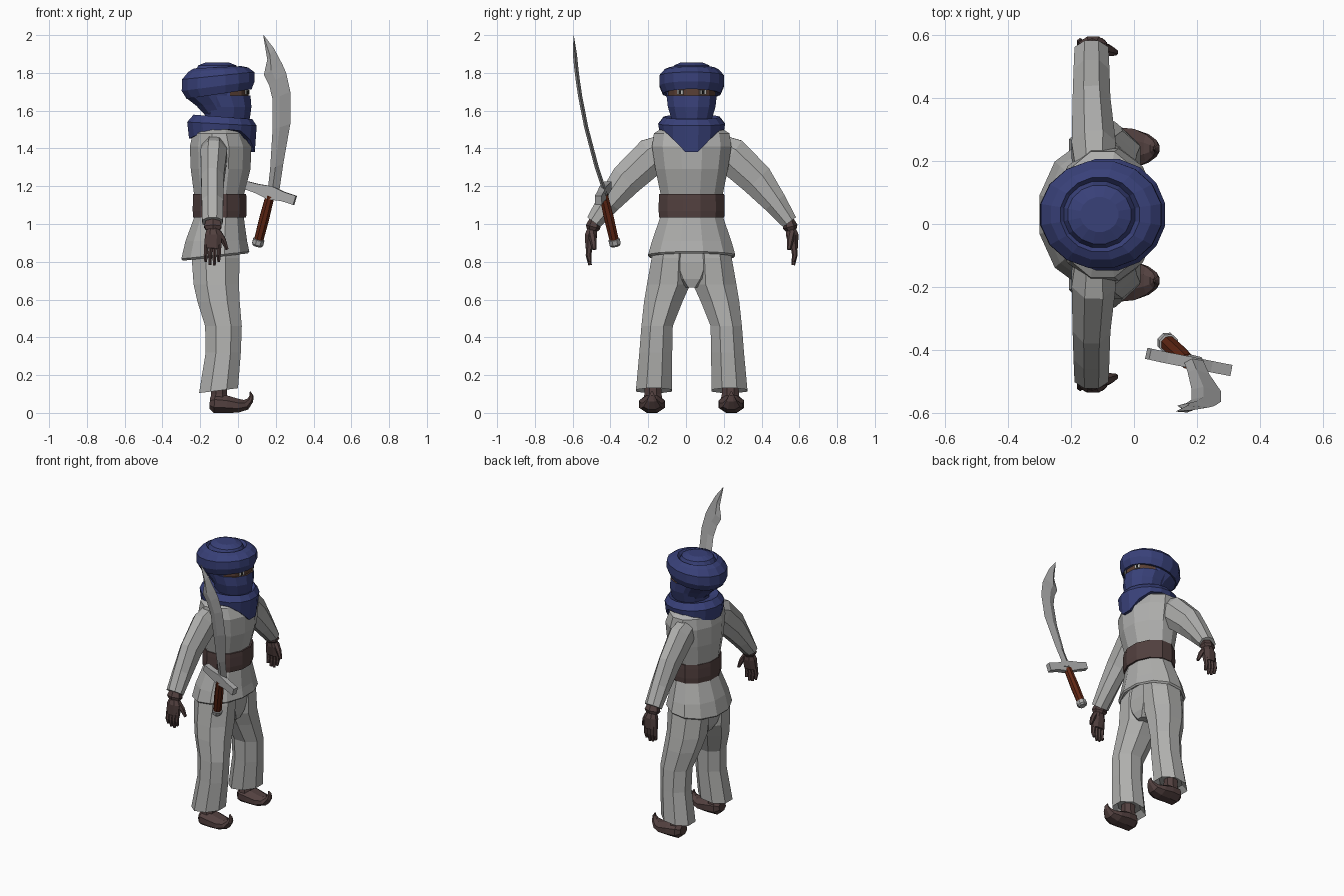
import bpy, bmesh, math
from mathutils import Vector

YC = 0.03  # the figure's centre line


def material(name, r, g, b):
    m = bpy.data.materials.new(name)
    m.diffuse_color = (r, g, b, 1)
    return m


CLOTH = material("pale_cloth", 0.43, 0.43, 0.42)
NAVY = material("navy_cloth", 0.04, 0.052, 0.19)
BROWN = material("dark_brown", 0.085, 0.052, 0.05)
SKIN = material("skin", 0.10, 0.05, 0.035)
STEEL = material("steel", 0.40, 0.40, 0.40)
GRIP = material("grip_wood", 0.12, 0.02, 0.007)
WHITE = material("eye_white", 0.50, 0.50, 0.48)
BLACK = material("pupil", 0.01, 0.01, 0.01)


def loft(name, rings, mats, rule=None):
    """Skin a list of equal rings, cap both ends; rule picks a material per face."""
    bm = bmesh.new()
    vs = [[bm.verts.new(p) for p in r] for r in rings]
    n = len(rings[0])
    for a, b in zip(vs, vs[1:]):
        for i in range(n):
            j = (i + 1) % n
            bm.faces.new((a[i], a[j], b[j], b[i]))
    bm.faces.new(vs[0][::-1])
    bm.faces.new(vs[-1])
    bmesh.ops.recalc_face_normals(bm, faces=bm.faces[:])
    if rule:
        for f in bm.faces:
            f.material_index = rule(f.calc_center_median())
    me = bpy.data.meshes.new(name)
    bm.to_mesh(me)
    bm.free()
    for m in mats:
        me.materials.append(m)
    ob = bpy.data.objects.new(name, me)
    bpy.context.collection.objects.link(ob)
    return ob


def ring(cx, cy, z, rx, ry, n=12, tilt=0.0, drop=None):
    """Horizontal polygon ring with flat sides facing the axes."""
    k = 1 / math.cos(math.pi / n)
    pts = []
    for i in range(n):
        a = (i + 0.5) * 2 * math.pi / n
        c, s = math.cos(a), math.sin(a)
        dz = tilt * c - (drop(c) if drop else 0)
        pts.append(Vector((cx + rx * k * c, YC + cy + ry * k * s, z + dz)))
    return pts


def tube(name, path, axis, mat, n=6):
    """Sweep along (point, radius on axis, radius across)."""
    pts = [Vector(p) for p, _, _ in path]
    rings = []
    for i, (_, ru, rv) in enumerate(path):
        t = (pts[min(i + 1, len(pts) - 1)] - pts[max(i - 1, 0)]).normalized()
        u = Vector(axis)
        u = (u - t * u.dot(t)).normalized()
        v = t.cross(u)
        k = 1 / math.cos(math.pi / n)
        ring_pts = []
        for j in range(n):
            a = (j + 0.5) * 2 * math.pi / n
            ring_pts.append(pts[i] + k * (u * ru * math.cos(a) + v * rv * math.sin(a)))
        rings.append(ring_pts)
    return loft(name, rings, [mat])


# Tunic with flared hem, hollow underneath
loft("tunic", [ring(*r) for r in (
    (-0.11, 0, 0.89, 0.12, 0.16),
    (-0.12, 0, 0.825, 0.172, 0.22, 12, 0.02),
    (-0.12, 0, 0.835, 0.18, 0.23, 12, 0.02),
    (-0.115, 0, 0.91, 0.163, 0.21),
    (-0.10, 0, 1.04, 0.13, 0.165),
    (-0.10, 0, 1.16, 0.133, 0.165),
    (-0.092, 0, 1.29, 0.158, 0.192),
    (-0.092, 0, 1.41, 0.163, 0.21),
    (-0.10, 0, 1.48, 0.14, 0.20),
    (-0.10, 0, 1.53, 0.09, 0.12))], [CLOTH])

# Belt
loft("belt", [ring(-0.097, 0, z, 0.14 + e, 0.172 + e) for z, e in
              ((1.035, 0.0), (1.07, 0.003), (1.13, 0.002), (1.16, 0.0))], [BROWN])

# Seat of the trousers bridging both legs
loft("trouser_seat", [ring(*r, 8) for r in (
    (-0.12, 0, 0.93, 0.11, 0.16), (-0.12, 0, 0.80, 0.122, 0.19),
    (-0.115, 0, 0.71, 0.11, 0.11), (-0.11, 0, 0.665, 0.09, 0.045))], [CLOTH])

for side, s in (("left", 1), ("right", -1)):
    def P(x, y, z):
        return (x, YC + s * y, z)

    # Trouser leg with open cuff
    loft(side + "_trouser_leg", [ring(cx, s * cy, z, rx, ry, 8, t) for cx, cy, z, rx, ry, t in (
        (-0.118, 0.10, 0.90, 0.12, 0.09, 0),
        (-0.118, 0.11, 0.82, 0.127, 0.102, 0),
        (-0.115, 0.122, 0.68, 0.12, 0.115, 0),
        (-0.103, 0.15, 0.59, 0.112, 0.102, 0),
        (-0.077, 0.183, 0.46, 0.097, 0.083, 0),
        (-0.078, 0.19, 0.32, 0.093, 0.087, 0),
        (-0.103, 0.20, 0.118, 0.103, 0.095, 0.014),
        (-0.103, 0.20, 0.15, 0.07, 0.065, 0.01))], [CLOTH])

    # Shoe with curled toe, and ankle
    tube(side + "_shoe", [(P(x, 0.21, z), ru, rv) for x, z, ru, rv in (
        (-0.150, 0.052, 0.035, 0.03), (-0.125, 0.05, 0.062, 0.05),
        (-0.06, 0.046, 0.068, 0.046), (0.0, 0.038, 0.062, 0.037),
        (0.042, 0.043, 0.045, 0.028), (0.066, 0.068, 0.026, 0.017),
        (0.071, 0.092, 0.014, 0.010), (0.064, 0.112, 0.004, 0.003))], (0, 1, 0), BROWN, 8)
    tube(side + "_ankle", [(P(-0.10, 0.205, 0.05), 0.05, 0.055),
                           (P(-0.10, 0.205, 0.10), 0.042, 0.045),
                           (P(-0.10, 0.205, 0.18), 0.04, 0.042)], (1, 0, 0), BROWN, 8)

    # Sleeve
    tube(side + "_sleeve", [(P(x, y, z), ru, rv) for x, y, z, ru, rv in (
        (-0.125, 0.13, 1.41, 0.06, 0.07), (-0.128, 0.205, 1.365, 0.07, 0.098),
        (-0.135, 0.345, 1.235, 0.06, 0.088), (-0.135, 0.44, 1.115, 0.057, 0.064),
        (-0.135, 0.518, 1.01, 0.054, 0.043))], (1, 0, 0), CLOTH, 8)

    # Hand: cuff, palm, four fingers and thumb
    tube(side + "_wrist_cuff", [(P(-0.133, 0.512, 1.02), 0.036, 0.026),
                                (P(-0.133, 0.522, 0.985), 0.046, 0.034),
                                (P(-0.133, 0.526, 0.968), 0.036, 0.026)], (1, 0, 0), BROWN)
    tube(side + "_palm", [(P(-0.133, 0.524, 0.98), 0.03, 0.024),
                          (P(-0.130, 0.533, 0.94), 0.045, 0.033),
                          (P(-0.134, 0.540, 0.87), 0.045, 0.022)], (1, 0, 0), BROWN, 8)
    for i, low in enumerate((0.80, 0.785, 0.782, 0.80)):
        x = -0.168 + i * 0.023
        tube(f"{side}_finger_{i + 1}", [(P(x, 0.540, 0.89), 0.011, 0.015),
                                        (P(x - 0.003, 0.546, 0.835), 0.0105, 0.013),
                                        (P(x - 0.003, 0.538, low), 0.007, 0.008)],
             (1, 0, 0), BROWN)
    tube(side + "_thumb", [(P(-0.105, 0.53, 0.955), 0.017, 0.018),
                           (P(-0.078, 0.522, 0.915), 0.014, 0.016),
                           (P(-0.058, 0.515, 0.865), 0.008, 0.009)], (1, 0, 0), BROWN)

    # Eye plates set on the slanted face panels
    for part, mat, w, h, off in (("eye", WHITE, 0.018, 0.012, 0.003),
                                 ("pupil", BLACK, 0.007, 0.009, 0.006)):
        nrm = Vector((0.88, s * 0.47, 0))
        tan = Vector((-0.47 * s, 0.88, 0))
        c = Vector(P(0.049, 0.06, 1.698)) + nrm * off
        up = Vector((0, 0, h))
        rect = [c + tan * w + up, c - tan * w + up, c - tan * w - up, c + tan * w - up]
        loft(f"{side}_{part}", [[p - nrm * 0.006 for p in rect], rect], [mat])

# Veiled head; the front strip under the turban is bare skin
loft("veiled_head", [ring(*r) for r in (
    (-0.055, 0, 1.50, 0.10, 0.09), (-0.055, 0, 1.56, 0.118, 0.108),
    (-0.055, 0, 1.62, 0.126, 0.126), (-0.078, 0, 1.68, 0.144, 0.133),
    (-0.08, 0, 1.6805, 0.136, 0.125), (-0.08, 0, 1.735, 0.136, 0.125))],
     [NAVY, SKIN], lambda c: int(c.z > 1.68 and c.x > -0.06))

# Turban roll with crown
loft("turban", [ring(cx, 0, z, rx, ry, 16, t) for cx, z, rx, ry, t in (
    (-0.085, 1.70, 0.12, 0.115, 0.015), (-0.10, 1.688, 0.172, 0.152, 0.026),
    (-0.105, 1.73, 0.193, 0.17, 0.026), (-0.105, 1.785, 0.191, 0.17, 0.02),
    (-0.105, 1.817, 0.158, 0.143, 0.012), (-0.108, 1.83, 0.125, 0.118, 0.006),
    (-0.11, 1.815, 0.113, 0.105, 0.0), (-0.11, 1.84, 0.10, 0.093, 0.0),
    (-0.11, 1.856, 0.06, 0.055, 0.0))], [NAVY])
# Lower turban wrap at the nape
loft("turban_wrap", [ring(cx, 0, z, rx, ry, 12, t) for cx, z, rx, ry, t in (
    (-0.068, 1.575, 0.105, 0.10, 0.0), (-0.09, 1.635, 0.13, 0.118, 0.01),
    (-0.118, 1.69, 0.16, 0.135, 0.02), (-0.11, 1.73, 0.15, 0.12, 0.02))], [NAVY])


# Neck scarf with a pointed front
def front_point(c):
    return 0.13 * max(0, c) ** 5 + 0.05 * max(0, -c) ** 2


loft("neck_scarf", [
    ring(-0.085, 0, 1.50, 0.155, 0.16, 16, 0, front_point),
    ring(-0.085, 0, 1.50, 0.174, 0.172, 16, 0, front_point),
    ring(-0.085, 0, 1.53, 0.184, 0.177, 16, -0.01),
    ring(-0.08, 0, 1.567, 0.155, 0.148, 16, -0.012),
    ring(-0.07, 0, 1.55, 0.115, 0.105, 16, -0.01)], [NAVY])

# Sword blade: diamond section following the curve
blade = []
for xl, zl, xr, zr in ((0.155, 1.16, 0.215, 1.15), (0.17, 1.29, 0.24, 1.32),
                       (0.183, 1.50, 0.277, 1.53), (0.183, 1.66, 0.277, 1.70),
                       (0.165, 1.735, 0.255, 1.80), (0.137, 1.79, 0.235, 1.845),
                       (0.155, 1.87, 0.19, 1.93), (0.134, 1.995, 0.136, 2.0)):
    a, b = [Vector((x, -0.43 - 0.29 * t + 0.125 * t * t, z)) for x, z, t in
            ((xl, zl, (zl - 1.17) / 0.83), (xr, zr, (zr - 1.17) / 0.83))]
    h = Vector((0, min(0.011, (b - a).length * 0.2), 0))
    m = a.lerp(b, 0.4)
    blade.append([a, m - h, b, m + h])
loft("sword_blade", blade, [STEEL])

# Guard, grip and pommel
guard = ((0.045, -0.412, 1.205), (0.10, -0.424, 1.188), (0.172, -0.438, 1.165),
         (0.24, -0.452, 1.145), (0.302, -0.464, 1.125))
tube("sword_guard", [(p, r, 0.018) for p, r in
                     zip(guard, (0.022, 0.025, 0.036, 0.025, 0.025))], (0, 0, 1), STEEL, 4)
low, top = Vector((0.107, -0.378, 0.905)), Vector((0.17, -0.436, 1.15))
tube("sword_grip", [(low, 0.024, 0.024), (low.lerp(top, 0.5), 0.026, 0.026),
                    (top, 0.023, 0.023)], (1, 0, 0), GRIP, 8)
tube("sword_pommel", [(low.lerp(top, f), r, r) for f, r in
                      ((-0.09, 0.022), (-0.05, 0.03), (0.05, 0.03), (0.06, 0.024))],
     (1, 0, 0), STEEL, 8)
